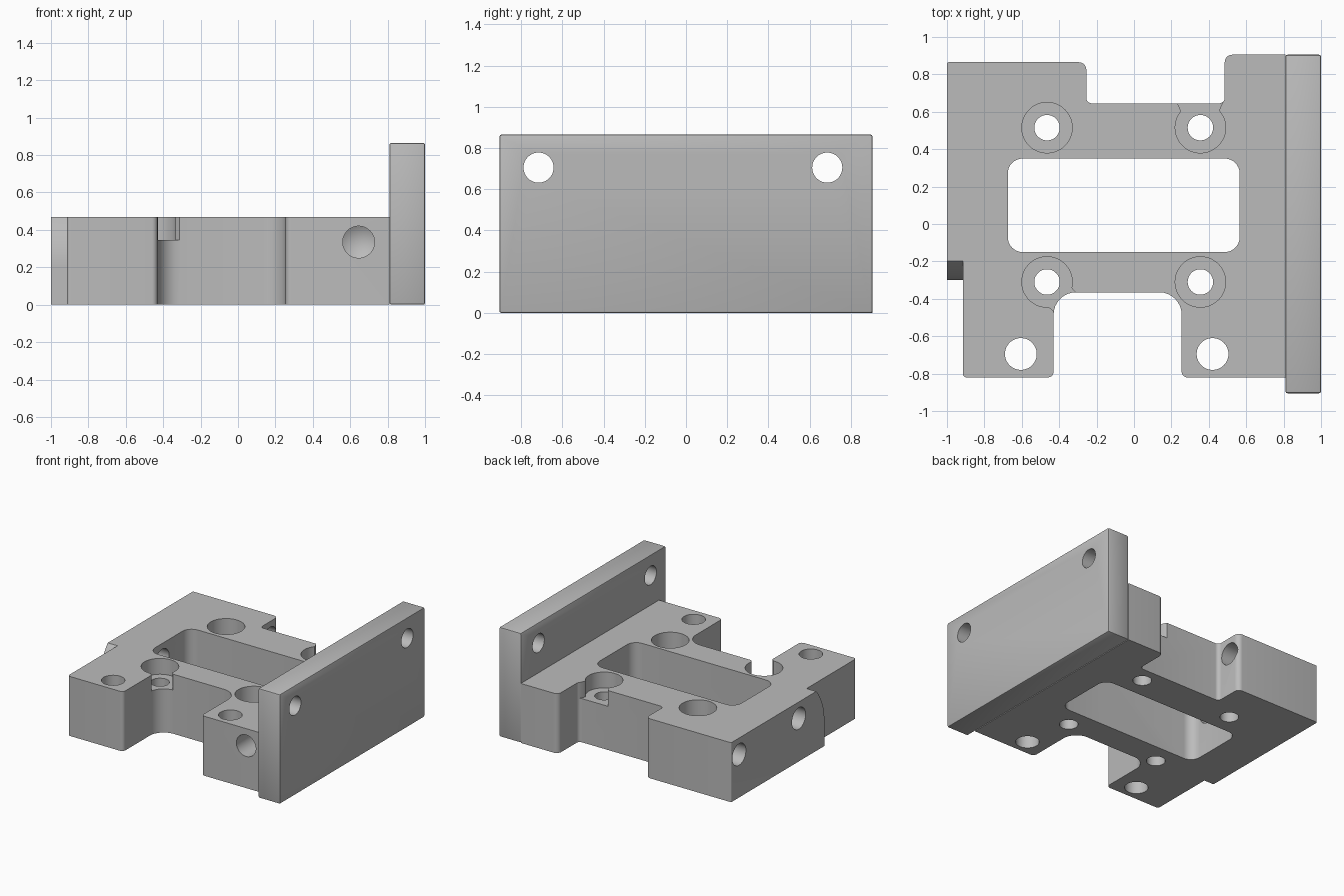
import bpy, bmesh, math
from mathutils import Vector, Matrix

if "Cube" in bpy.data.objects:
    bpy.data.objects.remove(bpy.data.objects["Cube"], do_unlink=True)

metal = bpy.data.materials.new("plain_grey_metal")
metal.use_nodes = True
GREY = (0.5, 0.5, 0.5, 1)
metal.diffuse_color = GREY
metal.node_tree.nodes["Principled BSDF"].inputs["Base Color"].default_value = GREY


def to_object(bm, name):
    bmesh.ops.recalc_face_normals(bm, faces=bm.faces)
    mesh = bpy.data.meshes.new(name)
    bm.to_mesh(mesh)
    bm.free()
    mesh.materials.append(metal)
    obj = bpy.data.objects.new(name, mesh)
    bpy.context.collection.objects.link(obj)
    return obj


def rounded(points, steps=8):
    """Outline from (x, y, radius) corners."""
    out = []
    for i, (x, y, r) in enumerate(points):
        p = Vector((x, y))
        if r == 0:
            out.append(p)
            continue
        a = (Vector(points[i - 1][:2]) - p).normalized()
        b = (Vector(points[(i + 1) % len(points)][:2]) - p).normalized()
        half = a.angle(b) / 2
        centre = p + (a + b).normalized() * r / math.sin(half)
        start = p + a * r / math.tan(half) - centre
        end = p + b * r / math.tan(half) - centre
        sweep = start.angle(end)
        for k in range(steps + 1):
            t = k / steps
            v = start * math.sin((1 - t) * sweep) + end * math.sin(t * sweep)
            out.append(centre + v / math.sin(sweep))
    return out


def prism(name, outline, low, high, along_x=False):
    """Extrude a flat outline along z, or a (y, z) outline along x."""
    bm = bmesh.new()
    place = (lambda p, h: (h, p[0], p[1])) if along_x else (lambda p, h: (p[0], p[1], h))
    face = bm.faces.new([bm.verts.new(place(p, low)) for p in outline])
    moved = bmesh.ops.extrude_face_region(bm, geom=[face])["geom"]
    shift = Vector((high - low, 0, 0) if along_x else (0, 0, high - low))
    bmesh.ops.translate(bm, vec=shift, verts=[g for g in moved if isinstance(g, bmesh.types.BMVert)])
    return to_object(bm, name)


def drill(start, end, r1, r2=None):
    """Round cutter between two points."""
    start, end = Vector(start), Vector(end)
    axis = end - start
    turn = Matrix.Translation((start + end) / 2) @ axis.to_track_quat('Z', 'Y').to_matrix().to_4x4()
    bm = bmesh.new()
    bmesh.ops.create_cone(bm, cap_ends=True, segments=48, radius1=r1,
                          radius2=r1 if r2 is None else r2, depth=axis.length, matrix=turn)
    return to_object(bm, "cutter")


def apply_modifiers(obj):
    bpy.context.view_layer.update()
    graph = bpy.context.evaluated_depsgraph_get()
    mesh = bpy.data.meshes.new_from_object(obj.evaluated_get(graph))
    obj.modifiers.clear()
    obj.data = mesh


def cut(obj, cutters):
    for c in cutters:
        mod = obj.modifiers.new("cut", 'BOOLEAN')
        mod.operation, mod.solver, mod.object = 'DIFFERENCE', 'EXACT', c
        apply_modifiers(obj)
        bpy.data.objects.remove(c, do_unlink=True)


def smooth(obj):
    bpy.ops.object.select_all(action='DESELECT')
    obj.select_set(True)
    bpy.context.view_layer.objects.active = obj
    bpy.ops.object.shade_smooth_by_angle(angle=math.radians(30))


# Base block with notches at the back and front
TOP, SEAT, ABOVE = 0.47, 0.345, 0.6
base = prism("base_block", rounded([
    (-1, 0.865, 0.01), (-0.255, 0.865, 0.04), (-0.255, 0.645, 0.03), (0.485, 0.645, 0.03),
    (0.485, 0.905, 0.04), (0.81, 0.905, 0), (0.81, -0.82, 0), (0.255, -0.82, 0.03),
    (0.255, -0.365, 0.12), (-0.43, -0.365, 0.12), (-0.43, -0.82, 0.03),
    (-0.915, -0.82, 0.02), (-0.915, -0.3, 0), (-1, -0.3, 0)]), 0, TOP)

# Central window
cutters = [prism("cutter", rounded([(-0.675, -0.15, 0.08), (0.565, -0.15, 0.08),
                                    (0.565, 0.35, 0.08), (-0.675, 0.35, 0.08)]), -0.1, ABOVE)]

# Counterbored screw holes
for x in (-0.465, 0.355):
    for y in (-0.31, 0.515):
        cutters.append(drill((x, y, SEAT), (x, y, ABOVE), 0.135))
        cutters.append(drill((x, y, -0.1), (x, y, 0.4), 0.068))

# Counterbore openings into the notches
cutters.append(prism("cutter", [(0.25, 0.59), (0.455, 0.59), (0.458, 0.615), (0.48, 0.66),
                                (0.225, 0.66), (0.247, 0.615)], SEAT, ABOVE))
cutters.append(prism("cutter", [(-0.335, -0.34), (-0.31, -0.37), (-0.36, -0.5),
                                (-0.425, -0.47), (-0.46, -0.44)], SEAT, ABOVE))

# Plain vertical holes in the front legs
for x in (-0.605, 0.42):
    cutters.append(drill((x, -0.695, -0.1), (x, -0.695, ABOVE), 0.085))

# Cross holes from the right side, into the window and the back notch
for y, depth in ((0.02, -0.5), (0.765, -0.1)):
    cutters.append(drill((-1.1, y, 0.34), (depth, y, 0.34), 0.085))

# Blind front hole with a conical end
cutters.append(drill((0.645, -0.95, 0.335), (0.645, -0.45, 0.335), 0.085))
cutters.append(drill((0.645, -0.4501, 0.335), (0.645, -0.4, 0.335), 0.085, 0))

# Rounded shoulder on the right side step
arc = [(0.11 - 0.41 * math.cos(math.radians(a)), 0.2 + 0.41 * math.sin(math.radians(a)))
       for a in range(0, 45, 4)]
cutters.append(prism("cutter", arc + [(-0.5, arc[-1][1]), (-0.5, 0.2)], -1.1, -0.915, True))
cut(base, cutters)
smooth(base)

# Upright side plate with softened edges and two holes
plate = prism("side_plate", [(0.81, -0.905), (1, -0.905), (1, 0.905), (0.81, 0.905)], 0, 0.865)
bevel = plate.modifiers.new("soft_edges", 'BEVEL')
bevel.width, bevel.segments = 0.01, 2
apply_modifiers(plate)
cut(plate, [drill((0.7, y, 0.705), (1.1, y, 0.705), 0.073) for y in (-0.715, 0.685)])
smooth(plate)
